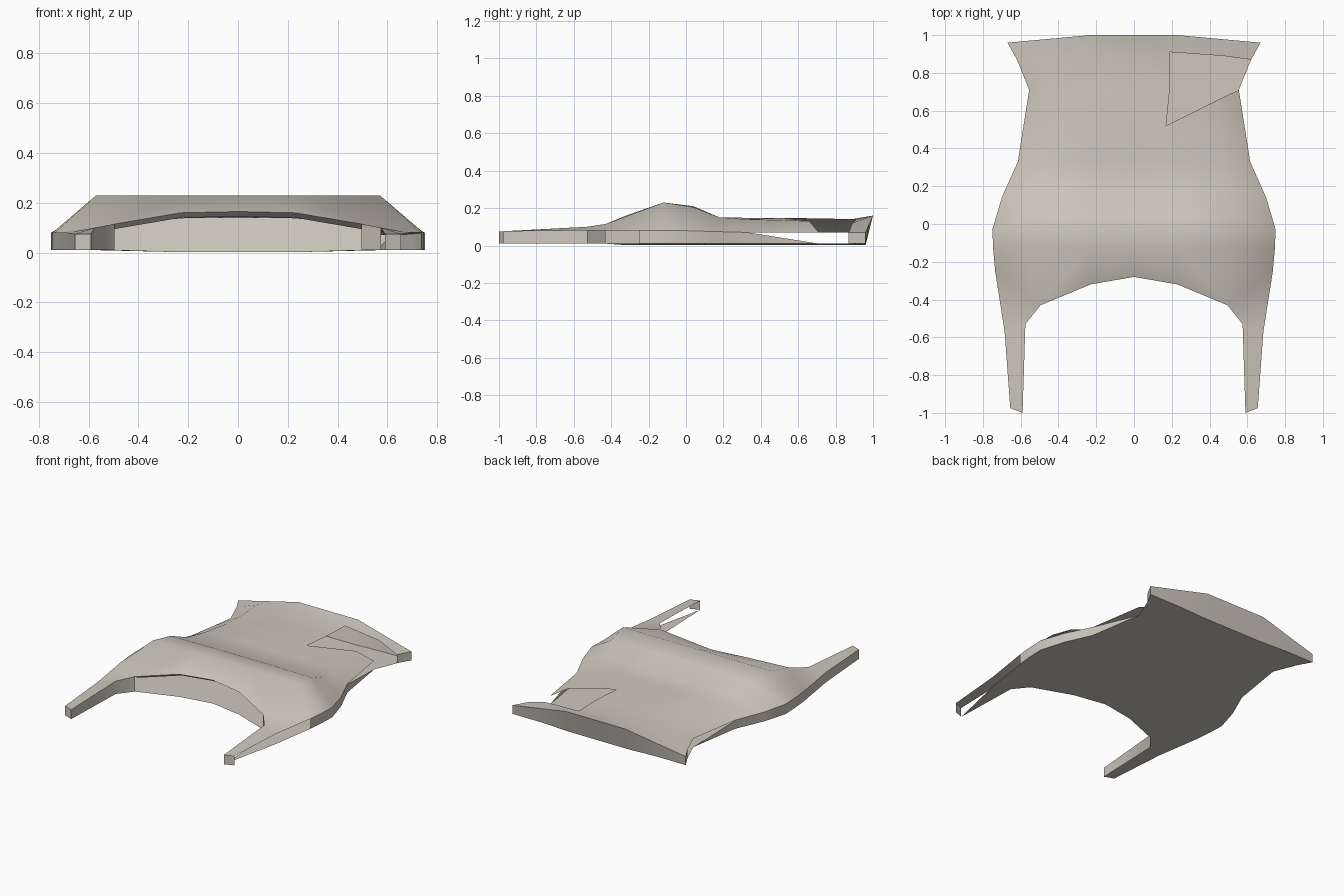
import bpy, math

cube = bpy.data.objects.get("Cube")
if cube:
    bpy.data.objects.remove(cube, do_unlink=True)

mat = bpy.data.materials.new("warm_grey")
mat.use_nodes = True
colour = (0.62, 0.58, 0.51, 1)
mat.diffuse_color = colour
bsdf = next(n for n in mat.node_tree.nodes if n.type == 'BSDF_PRINCIPLED')
bsdf.inputs["Base Color"].default_value = colour
bsdf.inputs["Roughness"].default_value = 0.8

# Half of the shell, rear to front: centre, inner, shoulder, rim
rows = [
    [(0, 1, .16), (.23, 1, .16), (.45, .98, .115), (.67, .96, .07)],
    [(0, .88, .14), (.19, .91, .14), (.47, .89, .12), (.62, .87, .07)],
    [(0, .71, .145), (.19, .72, .145), (.45, .66, .13), (.555, .71, .07)],
    [(0, .52, .147), (.17, .52, .147), (.45, .52, .135), (.585, .52, .07)],
    [(0, .33, .148), (.2, .33, .148), (.48, .33, .14), (.615, .33, .07)],
    [(0, .18, .15), (.23, .18, .15), (.52, .18, .15), (.70, .14, .075)],
    [(0, .04, .21), (.23, .04, .21), (.55, .04, .205), (.75, -.03, .08)],
    [(0, -.12, .23), (.23, -.12, .23), (.57, -.12, .23), (.745, -.14, .08)],
    [(0, -.28, .165), (.23, -.32, .16), (.495, -.43, .115), (.735, -.25, .08)],
]
# Front prong: root, elbow and tip pairs
root_in, root_out = rows[-1][2], rows[-1][3]
elbow_in, elbow_out = (.575, -.53, .10), (.685, -.57, .08)
tip_in, tip_out = (.59, -1, .075), (.655, -.975, .075)
prong = [[root_in, root_out, elbow_out, elbow_in],
         [elbow_in, elbow_out, tip_out, tip_in]]


def floor(p):
    """Drop a shell point onto the floor plate."""
    return (p[0], min(p[1], .96), .01 if p[0] > .4 else .002)


def wall(a, b):
    return [a, b, floor(b), floor(a)]


def build(name, polys, up=None):
    """Join polygons into one welded object; up orients the faces."""
    index, faces = {}, []
    for poly in polys:
        faces.append([index.setdefault(tuple(p), len(index)) for p in poly])
    mesh = bpy.data.meshes.new(name)
    mesh.from_pydata(list(index), [], faces)
    mesh.materials.append(mat)
    mesh.update()
    if up is not None:
        for f in mesh.polygons:
            if f.normal.z * up < 0:
                f.flip()
    else:
        for f in mesh.polygons:
            away = f.normal.x * f.center.x + f.normal.y * f.center.y
            if away < 0:
                f.flip()
    mesh.update()
    ob = bpy.data.objects.new(name, mesh)
    bpy.context.collection.objects.link(ob)
    bpy.ops.object.select_all(action='DESELECT')
    ob.select_set(True)
    bpy.context.view_layer.objects.active = ob
    bpy.ops.object.shade_smooth_by_angle(angle=math.radians(40))
    return ob


def side(polys, s):
    return [[(s * p[0], p[1], p[2]) for p in poly] for poly in polys]


def quad(r, c):
    return [rows[r][c], rows[r][c + 1], rows[r + 1][c + 1], rows[r + 1][c]]


cells = [(r, c) for r in range(len(rows) - 1) for c in range(3)]
full = [quad(r, c) for r, c in cells] + prong

# Upper shell, with the left rear opening left out
open_cells = {(1, 1), (1, 2), (2, 1)}
cut = [quad(r, c) for r, c in cells if (r, c) not in open_cells] + prong
cut.append([rows[2][2], rows[3][2], rows[3][1]])
build("upper_shell", side(cut, 1) + side(full, -1), 1)

# Floor plate
plate = [[floor(p) for p in poly] for poly in full]
left_plate = plate[:-1] + [[floor(p) for p in (elbow_in, elbow_out, tip_in)]]
build("floor_plate", side(left_plate, 1) + side(plate, -1), -1)

# Rear wall
rear = [wall(a, b) for a, b in zip(rows[0], rows[0][1:])]
build("rear_wall", side(rear, 1) + side(rear, -1))

# Side walls, open between the waist and the rear corner
rim = [r[3] for r in rows]
flank = [wall(rim[0], rim[1]),
         [rim[4], floor(rim[4]), floor(rim[2])]]
flank += [wall(a, b) for a, b in zip(rim[4:], rim[5:])]
for s, name in ((1, "left_side_wall"), (-1, "right_side_wall")):
    build(name, side(flank, s))

# Prong walls: the left outer side is open
outer = [wall(root_out, elbow_out), wall(elbow_out, tip_out)]
inner = [wall(root_in, elbow_in), wall(elbow_in, tip_in)]
tip = [wall(tip_out, tip_in)]
build("right_prong_outer_wall", side(outer, -1))
build("right_prong_inner_wall", side(inner, -1))
build("left_prong_inner_wall", side(inner[:1], 1))
for s, name in ((1, "left_prong_tip"), (-1, "right_prong_tip")):
    build(name, side(tip, s))

# Folded lip under the front arch
arch = rows[-1][:3]
lip = [[a, b, (b[0], b[1] + .03, b[2] - .02), (a[0], a[1] + .03, a[2] - .02)]
       for a, b in zip(arch, arch[1:])]
build("front_arch_lip", side(lip, 1) + side(lip, -1), -1)
